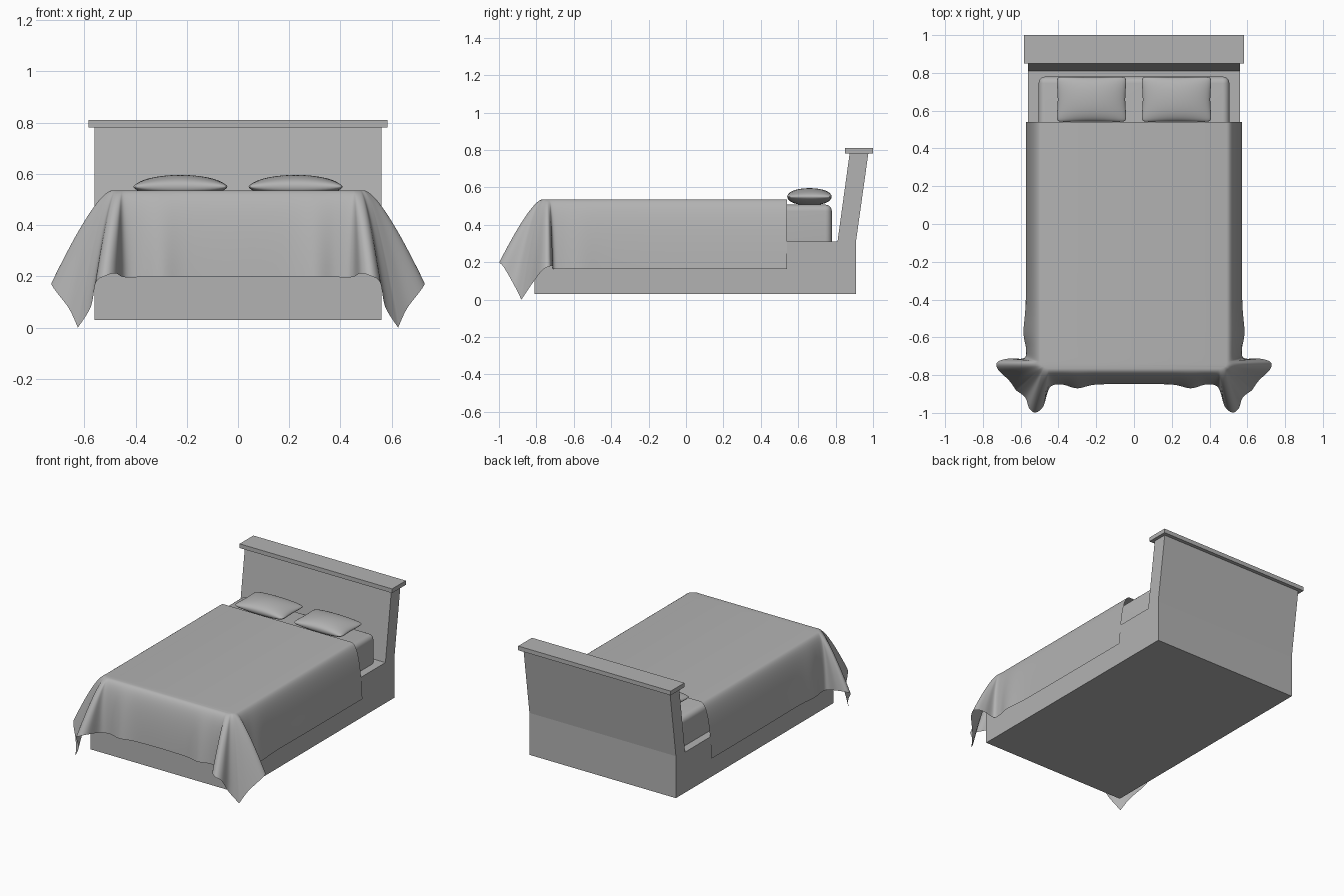
import bpy, bmesh, math
from mathutils import Vector

if "Cube" in bpy.data.objects:
    bpy.data.objects.remove(bpy.data.objects["Cube"])

grey = bpy.data.materials.new("mid_grey")
grey.diffuse_color = (.45, .45, .45, 1)
grey.use_nodes = True
grey.node_tree.nodes["Principled BSDF"].inputs["Base Color"].default_value = grey.diffuse_color


def make_object(name, bm, smooth=None):
    bmesh.ops.recalc_face_normals(bm, faces=bm.faces)
    mesh = bpy.data.meshes.new(name)
    bm.to_mesh(mesh)
    bm.free()
    mesh.materials.append(grey)
    obj = bpy.data.objects.new(name, mesh)
    bpy.context.collection.objects.link(obj)
    if smooth:
        bpy.ops.object.select_all(action='DESELECT')
        obj.select_set(True)
        bpy.context.view_layer.objects.active = obj
        bpy.ops.object.shade_smooth_by_angle(angle=math.radians(smooth))
    return obj


def box(lo, hi):
    bm = bmesh.new()
    bmesh.ops.create_cube(bm, size=1)
    for v in bm.verts:
        v.co = [(a + b) / 2 + c * (b - a) for a, b, c in zip(lo, hi, v.co)]
    return bm


def spline(points, steps):
    """Catmull-Rom through points of any dimension."""
    p = [Vector(q) for q in points]
    p = [p[0]] + p + [p[-1]]
    out = []
    for i in range(1, len(p) - 2):
        a, b, c, d = p[i - 1:i + 3]
        for k in range(steps):
            t = k / steps
            out.append(0.5 * (2 * b + (c - a) * t + (2 * a - 5 * b + 4 * c - d) * t * t
                              + (3 * b - a - 3 * c + d) * t ** 3))
    return out + [p[-1]]


# bed base and leaning headboard: one side profile extruded across
profile = [(-.81, .03), (.91, .03), (.91, .32), (.975, .783),
           (.875, .783), (.81, .31), (-.81, .31)]
bm = bmesh.new()
face = bm.faces.new([bm.verts.new((-.56, y, z)) for y, z in profile])
ext = bmesh.ops.extrude_face_region(bm, geom=[face])
bmesh.ops.translate(bm, vec=(1.12, 0, 0),
                    verts=[g for g in ext['geom'] if isinstance(g, bmesh.types.BMVert)])
make_object("bed_frame", bm)

# headboard cap
make_object("headboard_cap", box((-.583, .85, .781), (.583, 1, .81)))

# mattress: rounded top and upright edges, square bottom
bm = box((-.505, -.75, .31), (.505, .78, .508))
edges = [e for e in bm.edges if max(v.co.z for v in e.verts) > .4]
bmesh.ops.bevel(bm, geom=edges, offset=.035, segments=5, profile=.5, affect='EDGES')
make_object("mattress", bm, 40)

# pillows: two domed grids joined along a pinched seam
for name, cx in (("pillow_left", -.225), ("pillow_right", .225)):
    bm = bmesh.new()
    for side in (1, -1):
        new = bmesh.ops.create_grid(bm, x_segments=24, y_segments=24, size=1)['verts']
        for v in new:
            u, w = (math.sin(c * math.pi / 2) for c in v.co[:2])
            bulge = max(0, 1 - u * u) ** .55 * max(0, 1 - w * w) ** .42
            trim = 1 - .08 * (u * w) ** 6
            v.co = (cx + .192 * u * (1 - .07 * (1 - w * w)) * trim,
                    .66 + .124 * w * (1 - .06 * (1 - u * u)) * trim,
                    .55 + side * .046 * bulge)
    bmesh.ops.remove_doubles(bm, verts=bm.verts, dist=1e-4)
    make_object(name, bm, 80)

# blanket, right half from back to front centre: rim x, y, then hem x, y, z
side = [(.49, .54, .573, .54, .165), (.49, 0, .573, 0, .165),
        (.49, -.4, .573, -.4, .167), (.49, -.56, .585, -.57, .167),
        (.49, -.66, .572, -.66, .165), (.49, -.72, .582, -.71, .165),
        (.489, -.735, .66, -.712, .18), (.488, -.742, .722, -.73, .178),
        (.487, -.748, .72, -.77, .155), (.486, -.752, .66, -.83, .075),
        (.485, -.755, .625, -.88, 0)]
front = [side[-1], (.478, -.757, .575, -.92, .08), (.473, -.759, .555, -.975, .175),
         (.465, -.762, .522, -.998, .2), (.455, -.764, .48, -.965, .212),
         (.44, -.765, .445, -.865, .197), (.38, -.765, .38, -.85, .197),
         (.3, -.765, .3, -.87, .197), (.2, -.765, .2, -.85, .197),
         (0, -.765, 0, -.848, .2)]
half = spline(side, 6) + spline(front, 6)[1:]
mirror = [Vector((-s[0], s[1], -s[2], s[3], s[4])) for s in reversed(half[:-1])]
TOP, ROWS = .536, 14
bm = bmesh.new()
columns = []
for s in half + mirror:
    rim, hem = Vector((s[0], s[1], TOP)), Vector(s[2:])
    out = hem - rim
    out.z = 0
    mid = rim + out.normalized() * .065
    col = []
    for k in range(ROWS + 1):
        t = k / ROWS
        col.append(bm.verts.new(rim * (1 - t) ** 2 + mid * 2 * t * (1 - t) + hem * t * t))
    columns.append(col)
for a, b in zip(columns, columns[1:]):
    for k in range(ROWS):
        bm.faces.new((a[k], a[k + 1], b[k + 1], b[k]))
bm.faces.new([c[0] for c in columns])
make_object("blanket", bm, 60)
